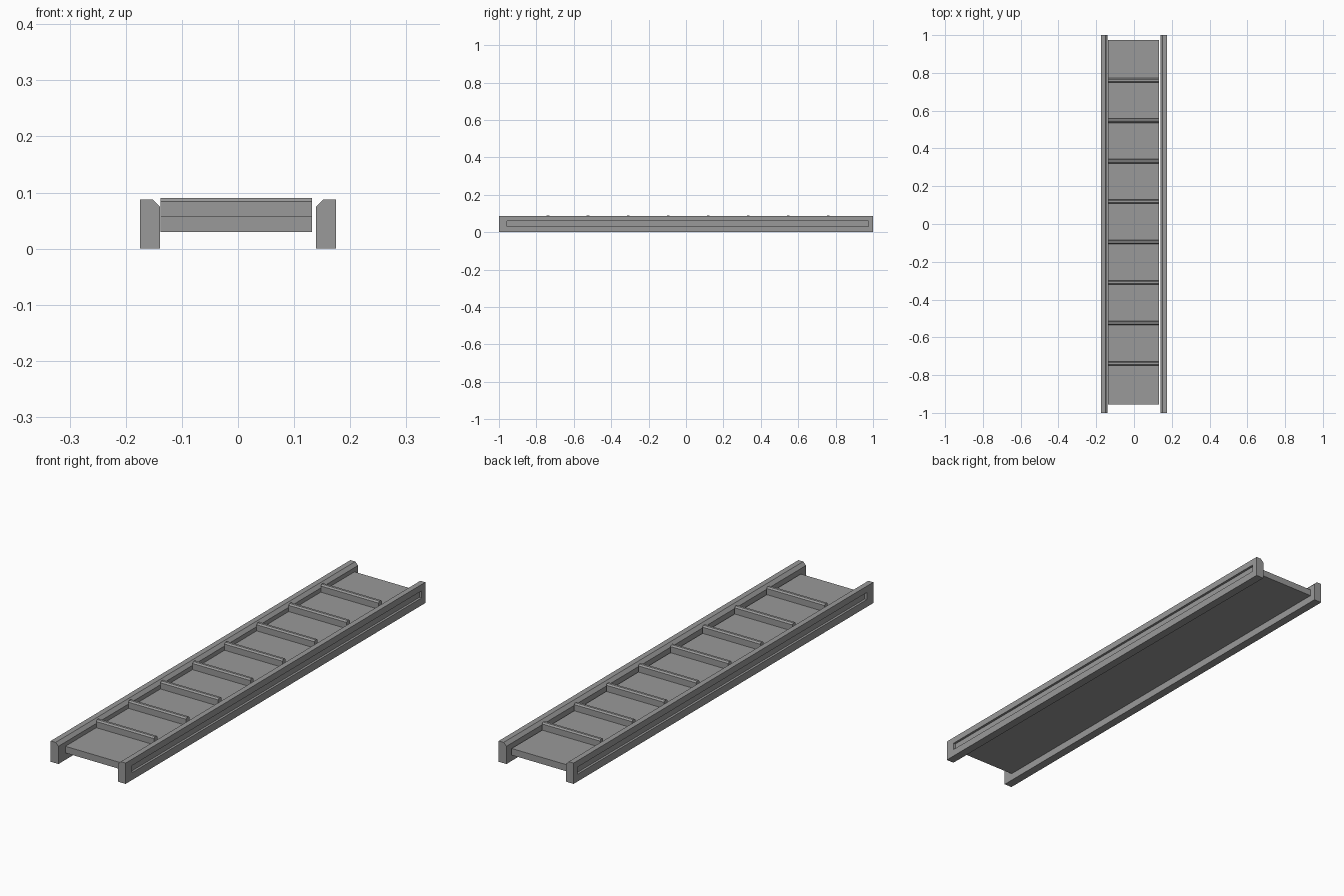
import bpy
import bmesh
from mathutils import Vector

cube = bpy.data.objects.get("Cube")
if cube:
    bpy.data.objects.remove(cube, do_unlink=True)

grey = bpy.data.materials.new("steel grey")
grey.use_nodes = True
COLOUR = (0.32, 0.32, 0.32, 1)
grey.diffuse_color = COLOUR
grey.node_tree.nodes["Principled BSDF"].inputs["Base Color"].default_value = COLOUR


def finish(name, bm):
    bmesh.ops.recalc_face_normals(bm, faces=bm.faces)
    mesh = bpy.data.meshes.new(name)
    bm.to_mesh(mesh)
    bm.free()
    mesh.materials.append(grey)
    obj = bpy.data.objects.new(name, mesh)
    bpy.context.collection.objects.link(obj)
    return obj


def prism(points, sweep):
    """Closed outline swept along a vector."""
    bm = bmesh.new()
    face = bm.faces.new([bm.verts.new(p) for p in points])
    ext = bmesh.ops.extrude_face_region(bm, geom=[face], use_keep_orig=True)
    moved = [v for v in ext["geom"] if isinstance(v, bmesh.types.BMVert)]
    bmesh.ops.translate(bm, verts=moved, vec=Vector(sweep))
    bmesh.ops.recalc_face_normals(bm, faces=bm.faces)
    return bm


# Side rails: chamfered inner top edge, long shallow recess on the outer face
RAIL = [(0.139, 0), (0.175, 0), (0.175, 0.088), (0.152, 0.088), (0.139, 0.075)]
for side, name in ((1, "left_rail"), (-1, "right_rail")):
    bm = prism([(side * x, -1, z) for x, z in RAIL], (0, 2, 0))
    outer = max(bm.faces, key=lambda f: f.normal.x * side)
    bmesh.ops.inset_individual(bm, faces=[outer], thickness=0.02)
    for v in outer.verts:
        v.co.y = 0.975 if v.co.y > 0 else -0.957
        v.co.z = 0.061 if v.co.z > 0.044 else 0.031
    ext = bmesh.ops.extrude_discrete_faces(bm, faces=[outer])
    for v in ext["faces"][0].verts:
        v.co.x -= side * 0.01
    finish(name, bm)

# Flat deck slung between the rails
X0, X1 = -0.138, 0.132
DECK_BOTTOM, DECK_TOP = 0.03, 0.058
deck = [(X0, -0.955, DECK_BOTTOM), (X0, 0.975, DECK_BOTTOM),
        (X0, 0.975, DECK_TOP), (X0, -0.955, DECK_TOP)]
finish("deck", prism(deck, (X1 - X0, 0, 0)))

# Evenly spaced cross cleats with chamfered tops
HALF, TOP, BEVEL = 0.011, 0.09, 0.006
CLEAT = [(-HALF, DECK_TOP), (HALF, DECK_TOP), (HALF, TOP - BEVEL),
         (HALF - BEVEL, TOP), (BEVEL - HALF, TOP), (-HALF, TOP - BEVEL)]
for i in range(8):
    y = -0.738 + i * 0.2141
    finish(f"cleat_{i + 1}", prism([(X0, y + dy, z) for dy, z in CLEAT], (X1 - X0, 0, 0)))
